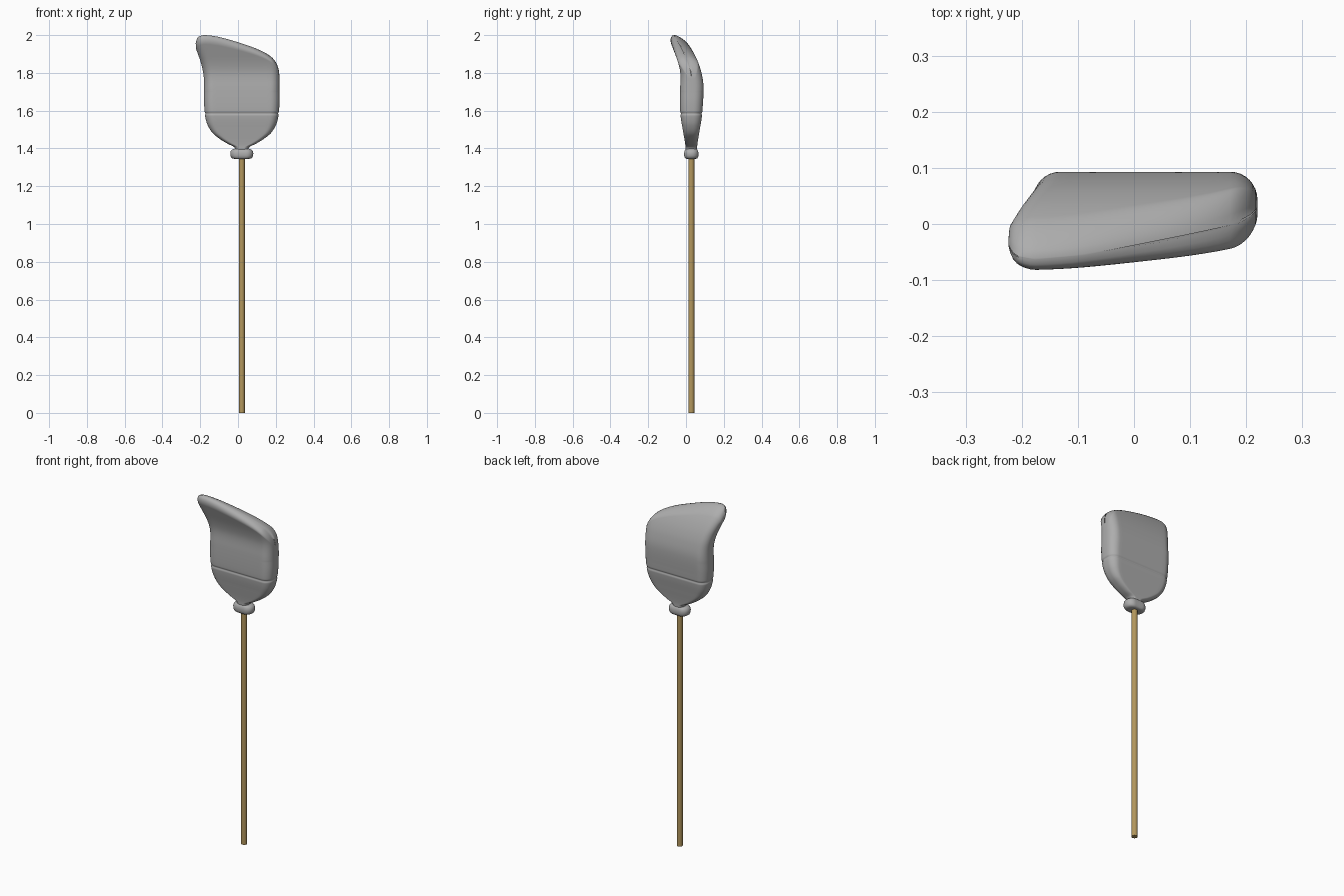
import bpy, bmesh, math

if "Cube" in bpy.data.objects:
    bpy.data.objects.remove(bpy.data.objects["Cube"])

def material(name, rgb):
    m = bpy.data.materials.new(name)
    m.diffuse_color = (*rgb, 1)
    m.use_nodes = True
    m.node_tree.nodes["Principled BSDF"].inputs["Base Color"].default_value = m.diffuse_color
    return m

GREY = material("grey cloth", (0.42, 0.42, 0.42))
WOOD = material("tan wood", (0.45, 0.31, 0.11))
CX, CY = 0.02, 0.028   # axis of the handle

def curve(pts, t):
    """Smooth interpolation through (t, value) points."""
    if t <= pts[0][0]:
        return pts[0][1]
    if t >= pts[-1][0]:
        return pts[-1][1]
    i = max(k for k in range(len(pts) - 1) if pts[k][0] <= t)
    def slope(k):
        a, b = pts[max(k - 1, 0)], pts[min(k + 1, len(pts) - 1)]
        return (b[1] - a[1]) / (b[0] - a[0])
    (t0, v0), (t1, v1) = pts[i], pts[i + 1]
    d = t1 - t0
    s = (t - t0) / d
    return (v0 * (2*s**3 - 3*s**2 + 1) + slope(i) * d * (s**3 - 2*s**2 + s)
            + v1 * (3*s**2 - 2*s**3) + slope(i + 1) * d * (s**3 - s**2))

def section(hx, hy, round_):
    """Rounded rectangle around the origin."""
    r = min(hx, hy) * round_
    pts = []
    for q, (sx, sy) in enumerate(((1, 1), (-1, 1), (-1, -1), (1, -1))):
        for k in range(9):
            a = math.pi / 2 * (q + k / 8)
            pts.append((sx * (hx - r) + r * math.cos(a), sy * (hy - r) + r * math.sin(a)))
        # subdivide the long sides so that they can bend
        if q in (0, 2):
            for k in range(1, 16):
                pts.append((sx * (hx - r) * (1 - k / 8), sy * hy))
    return pts

def loft(name, rings, mat):
    bm = bmesh.new()
    rows = [[bm.verts.new(p) for p in ring] for ring in rings]
    n = len(rows[0])
    for a, b in zip(rows, rows[1:]):
        for i in range(n):
            j = (i + 1) % n
            bm.faces.new((a[i], a[j], b[j], b[i]))
    bm.faces.new(rows[0][::-1])
    bm.faces.new(rows[-1])
    bmesh.ops.recalc_face_normals(bm, faces=bm.faces)
    me = bpy.data.meshes.new(name)
    bm.to_mesh(me)
    bm.free()
    me.materials.append(mat)
    ob = bpy.data.objects.new(name, me)
    bpy.context.collection.objects.link(ob)
    bpy.context.view_layer.objects.active = ob
    ob.select_set(True)
    bpy.ops.object.shade_smooth_by_angle(angle=math.radians(50))
    ob.select_set(False)
    return ob

# Profiles of the head: half width, half depth, forward bend, sloping top
WIDTH = [(1.38, .036), (1.40, .036), (1.41, .044), (1.425, .075), (1.45, .116), (1.48, .153),
         (1.52, .179), (1.56, .192), (1.60, .197), (1.65, .2), (1.7, .2)]
DEPTH = [(1.38, .03), (1.42, .032), (1.5, .045), (1.56, .055), (1.62, .06), (1.72, .062),
         (1.8, .056), (1.9, .051), (1.95, .045), (2.0, .034)]
BEND = [(1.4, .028), (1.6, .028), (1.74, .031), (1.8, .026), (1.85, .013), (1.9, -.007),
        (1.95, -.032), (2.0, -.062)]
TOP = [(-.225, 1.955), (-.215, 1.985), (-.195, 1.997), (-.17, 2.0), (-.1, 1.99), (0, 1.962),
       (.1, 1.927), (.17, 1.89), (.2, 1.857), (.215, 1.82), (.22, 1.78)]
LEFT = [(0, -.18), (.2, -.18), (.33, -.184), (.5, -.195), (.67, -.21), (.83, -.221), (1, -.224)]

rings = []
# Lower head with a fine stitched groove
for k in range(81):
    z = 1.38 + .32 * k / 80
    g = .004 * math.exp(-((z - 1.585) / .005) ** 2)
    rings.append([(CX + x, curve(BEND, z) + y, z)
                  for x, y in section(curve(WIDTH, z) - g, curve(DEPTH, z) - g, .8)])
# Upper head, sheared to the sloping top edge and bent forward
us = [k / 30 for k in range(1, 26)] + [1 - .1667 * math.cos(math.pi / 2 * k / 10) ** 1.5
                                       for k in range(1, 11)]
for u in us:
    cap = 1 if u < .84 else max(.04, math.sqrt(max(0, 1 - ((u - .84) / .16) ** 2)))
    xl, xr = curve(LEFT, u), .22
    ring = []
    for x, y in section((xr - xl) / 2, .06, .8):
        x += (xl + xr) / 2
        z = 1.7 + u * (curve(TOP, x) - 1.7)
        ring.append((x, curve(BEND, z) + y / .06 * curve(DEPTH, z) * cap, z))
    rings.append(ring)
loft("cloth_head", rings, GREY)

# Gathered collar below the head
COLLAR = ((1.345, .035, .022), (1.346, .048, .03), (1.352, .056, .035), (1.362, .06, .038),
          (1.375, .061, .038), (1.387, .058, .036), (1.395, .05, .031), (1.399, .036, .024))
loft("gathered_collar", [[(CX + x, CY + y, z) for x, y in section(hx, hy, .95)]
                         for z, hx, hy in COLLAR], GREY)

# Wooden handle
bpy.ops.mesh.primitive_cylinder_add(vertices=24, radius=.016, depth=1.38, location=(CX, CY, .69))
handle = bpy.context.object
handle.name = "wooden_handle"
handle.data.materials.append(WOOD)
bpy.ops.object.shade_smooth_by_angle(angle=math.radians(40))
